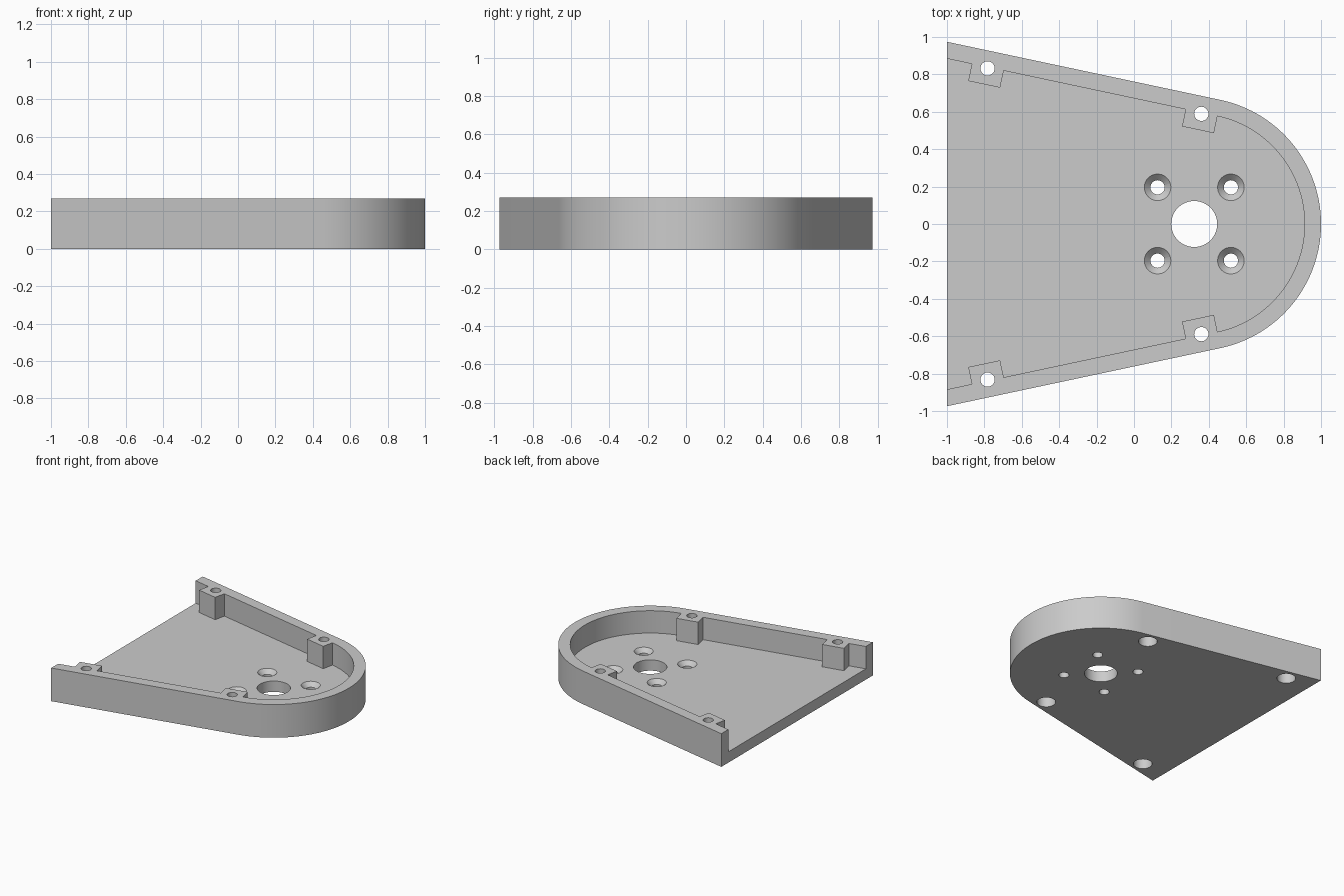
import bpy
import bmesh
from math import radians, sin, cos, tan, pi
from mathutils import Vector

if "Cube" in bpy.data.objects:
    bpy.data.objects.remove(bpy.data.objects["Cube"], do_unlink=True)

HEIGHT = 0.27
WALL = 0.088
FLOOR = 0.088
CENTRE = 0.322            # x of the round end and the shaft hole
RADIUS = 0.678
TAPER = radians(12)       # slant of the straight sides
BOLT_X = (-0.783, 0.36)
BOLT_INSET = 0.094        # bolt centre to outer side face

grey = bpy.data.materials.new("plain grey")
grey.use_nodes = True
colour = (0.6, 0.6, 0.6, 1)
grey.diffuse_color = colour
grey.node_tree.nodes["Principled BSDF"].inputs["Base Color"].default_value = colour


def make_object(name, bm):
    bmesh.ops.recalc_face_normals(bm, faces=bm.faces[:])
    mesh = bpy.data.meshes.new(name)
    bm.to_mesh(mesh)
    bm.free()
    mesh.materials.append(grey)
    obj = bpy.data.objects.new(name, mesh)
    bpy.context.collection.objects.link(obj)
    return obj


def prism(name, points, z0, z1):
    """Extrude a flat outline from z0 to z1."""
    bm = bmesh.new()
    face = bm.faces.new([bm.verts.new((x, y, z0)) for x, y in points])
    new = bmesh.ops.extrude_face_region(bm, geom=[face])["geom"]
    bmesh.ops.translate(bm, vec=(0, 0, z1 - z0),
                        verts=[v for v in new if isinstance(v, bmesh.types.BMVert)])
    return make_object(name, bm)


def drill(name, x, y, z0, z1, r0, r1=None):
    bm = bmesh.new()
    bmesh.ops.create_cone(bm, cap_ends=True, segments=40, radius1=r0,
                          radius2=r0 if r1 is None else r1, depth=z1 - z0)
    bmesh.ops.translate(bm, vec=(x, y, (z0 + z1) / 2), verts=bm.verts[:])
    return make_object(name, bm)


def subtract(target, cutter):
    mod = target.modifiers.new("cut", "BOOLEAN")
    mod.operation = "DIFFERENCE"
    mod.solver = "EXACT"
    mod.object = cutter
    bpy.context.view_layer.objects.active = target
    bpy.ops.object.modifier_apply(modifier=mod.name)
    bpy.data.objects.remove(cutter, do_unlink=True)


def outline(radius, x_end):
    """Round nose with two straight sides tangent to it, spreading to x_end."""
    sweep = pi / 2 - TAPER
    steps = 72
    pts = [(CENTRE + radius * cos(a), radius * sin(a))
           for a in (-sweep + 2 * sweep * i / steps for i in range(steps + 1))]
    x, y = pts[-1]
    y_end = y + (x - x_end) * tan(TAPER)
    return pts + [(x_end, y_end), (x_end, -y_end)]


def bolt_centres():
    for side in (-1, 1):
        for x in BOLT_X:
            y = (RADIUS - BOLT_INSET - (x - CENTRE) * sin(TAPER)) / cos(TAPER)
            yield side, x, side * y


# Tray body and its hollow, open at the wide end
body = prism("motor_cover_tray", outline(RADIUS, -1.0), 0, HEIGHT)
hollow = prism("hollow", outline(RADIUS - WALL, -1.2), FLOOR, HEIGHT + 0.1)

# Square bolt posts stay standing inside the hollow
for side, x, y in bolt_centres():
    along = Vector((cos(TAPER), -side * sin(TAPER)))
    inward = Vector((-sin(TAPER), -side * cos(TAPER)))
    c = Vector((x, y))
    half = 0.087
    corners = [c + along * u * half + inward * v
               for u, v in ((-1, -0.05), (1, -0.05), (1, half), (-1, half))]
    subtract(hollow, prism("post", corners, 0, HEIGHT + 0.2))
subtract(body, hollow)

# Bolt holes with round recesses underneath
for side, x, y in bolt_centres():
    subtract(body, drill("bolt_hole", x, y, -0.1, HEIGHT + 0.1, 0.038))
    subtract(body, drill("bolt_head_recess", x, y, -0.1, 0.1, 0.07))

# Shaft hole and four countersunk mounting holes in the floor
subtract(body, drill("shaft_hole", CENTRE, 0, -0.1, HEIGHT, 0.123))
for sx in (-1, 1):
    for sy in (-1, 1):
        x, y = CENTRE + sx * 0.196, sy * 0.196
        subtract(body, drill("mount_hole", x, y, -0.1, HEIGHT, 0.038))
        subtract(body, drill("countersink", x, y, FLOOR - 0.043, FLOOR + 0.01,
                             0.028, 0.081))

# Smooth curved walls, crisp edges
bpy.ops.object.select_all(action="DESELECT")
body.select_set(True)
bpy.context.view_layer.objects.active = body
bpy.ops.object.shade_smooth_by_angle(angle=radians(30))
